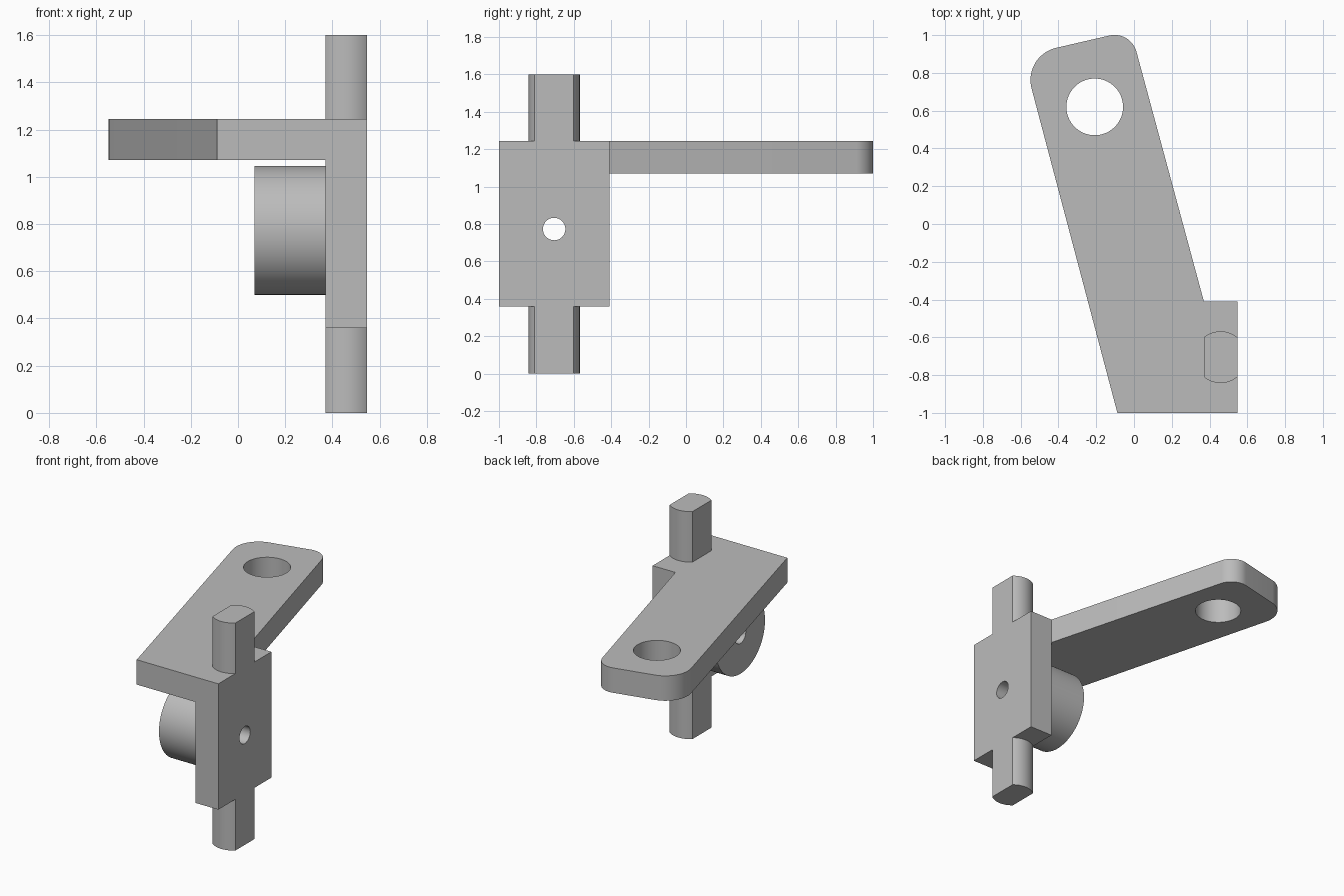
import bpy, bmesh, math
from mathutils import Vector, Matrix

if "Cube" in bpy.data.objects:
    bpy.data.objects.remove(bpy.data.objects["Cube"], do_unlink=True)

grey = bpy.data.materials.new("machined grey")
grey.use_nodes = True
colour = (0.5, 0.5, 0.5, 1)
grey.diffuse_color = colour
grey.node_tree.nodes["Principled BSDF"].inputs["Base Color"].default_value = colour


def finish(name, bm):
    bmesh.ops.recalc_face_normals(bm, faces=bm.faces)
    mesh = bpy.data.meshes.new(name)
    bm.to_mesh(mesh)
    bm.free()
    mesh.materials.append(grey)
    obj = bpy.data.objects.new(name, mesh)
    bpy.context.scene.collection.objects.link(obj)
    return obj


def slab(name, outline, z0, z1):
    """Extrude a plan outline upwards from z0 to z1."""
    bm = bmesh.new()
    face = bm.faces.new([bm.verts.new((x, y, z0)) for x, y in outline])
    made = bmesh.ops.extrude_face_region(bm, geom=[face])["geom"]
    verts = [v for v in made if isinstance(v, bmesh.types.BMVert)]
    bmesh.ops.translate(bm, verts=verts, vec=(0, 0, z1 - z0))
    return finish(name, bm)


def cylinder(name, centre, radius, depth, axis="Z", segments=96):
    bm = bmesh.new()
    turn = Matrix.Rotation(math.pi / 2, 4, "Y") if axis == "X" else Matrix()
    bmesh.ops.create_cone(bm, cap_ends=True, segments=segments, radius1=radius,
                          radius2=radius, depth=depth,
                          matrix=Matrix.Translation(centre) @ turn)
    return finish(name, bm)


def arc(centre, radius, start, end, steps=16):
    return [(centre[0] + radius * math.cos(math.radians(start + (end - start) * i / steps)),
             centre[1] + radius * math.sin(math.radians(start + (end - start) * i / steps)))
            for i in range(steps + 1)]


def combine(target, other, operation):
    mod = target.modifiers.new(operation.title(), "BOOLEAN")
    mod.operation = operation
    mod.solver = "EXACT"
    mod.object = other
    bpy.context.view_layer.objects.active = target
    bpy.ops.object.modifier_apply(modifier=mod.name)
    bpy.data.objects.remove(other, do_unlink=True)


# Shared dimensions
x_in, x_out = 0.37, 0.547
front, back = -1.0, -0.41
mid_x, mid_y, bore_z = (x_in + x_out) / 2, (front + back) / 2, 0.773
tilt = 14.8

# Upright plate
plate = slab("bracket", [(x_in, front), (x_out, front), (x_out, back), (x_in, back)], 0.36, 1.245)

# Slanted arm with rounded far corners
outline = [(-0.088, front), (x_out, front), (x_out, back), (x_in, back)]
outline += arc((-0.103, 0.881), 0.12, tilt, 90 + tilt)
outline += arc((-0.373, 0.762), 0.175, 90 + tilt, 180 + tilt)
arm = slab("arm", outline, 1.07, 1.245)

# Vertical bar with two flats, showing as a pin above and below the plate
pin_r = 0.137
a = math.degrees(math.acos((x_out - x_in) / 2 / pin_r))
bar_outline = arc((mid_x, mid_y), pin_r, a, 180 - a) + arc((mid_x, mid_y), pin_r, 180 + a, 360 - a)
# Snap the flats exactly onto the plate faces
bar_outline = [(x_out if abs(x - x_out) < 1e-4 else x_in if abs(x - x_in) < 1e-4 else x, y)
               for x, y in bar_outline]
bar = slab("pins", bar_outline, 0, 1.6)

# Round boss, sunk slightly into the plate
boss = cylinder("boss", (0.24, mid_y, bore_z), 0.273, 0.34, "X")

for part in (arm, bar, boss):
    combine(plate, part, "UNION")

# Through holes in the arm and the boss
combine(plate, cylinder("arm_hole", (-0.208, 0.62, 1.15), 0.15, 0.6), "DIFFERENCE")
combine(plate, cylinder("bore", (0.3, mid_y, bore_z), 0.06, 1.0, "X", 48), "DIFFERENCE")

# Clean seams between flush faces
bm = bmesh.new()
bm.from_mesh(plate.data)
bmesh.ops.remove_doubles(bm, verts=bm.verts, dist=0.0002)
bmesh.ops.dissolve_limit(bm, angle_limit=math.radians(0.5), verts=bm.verts, edges=bm.edges)
bm.to_mesh(plate.data)
bm.free()

bpy.ops.object.select_all(action="DESELECT")
plate.select_set(True)
bpy.context.view_layer.objects.active = plate
bpy.ops.object.shade_smooth_by_angle(angle=math.radians(30))
